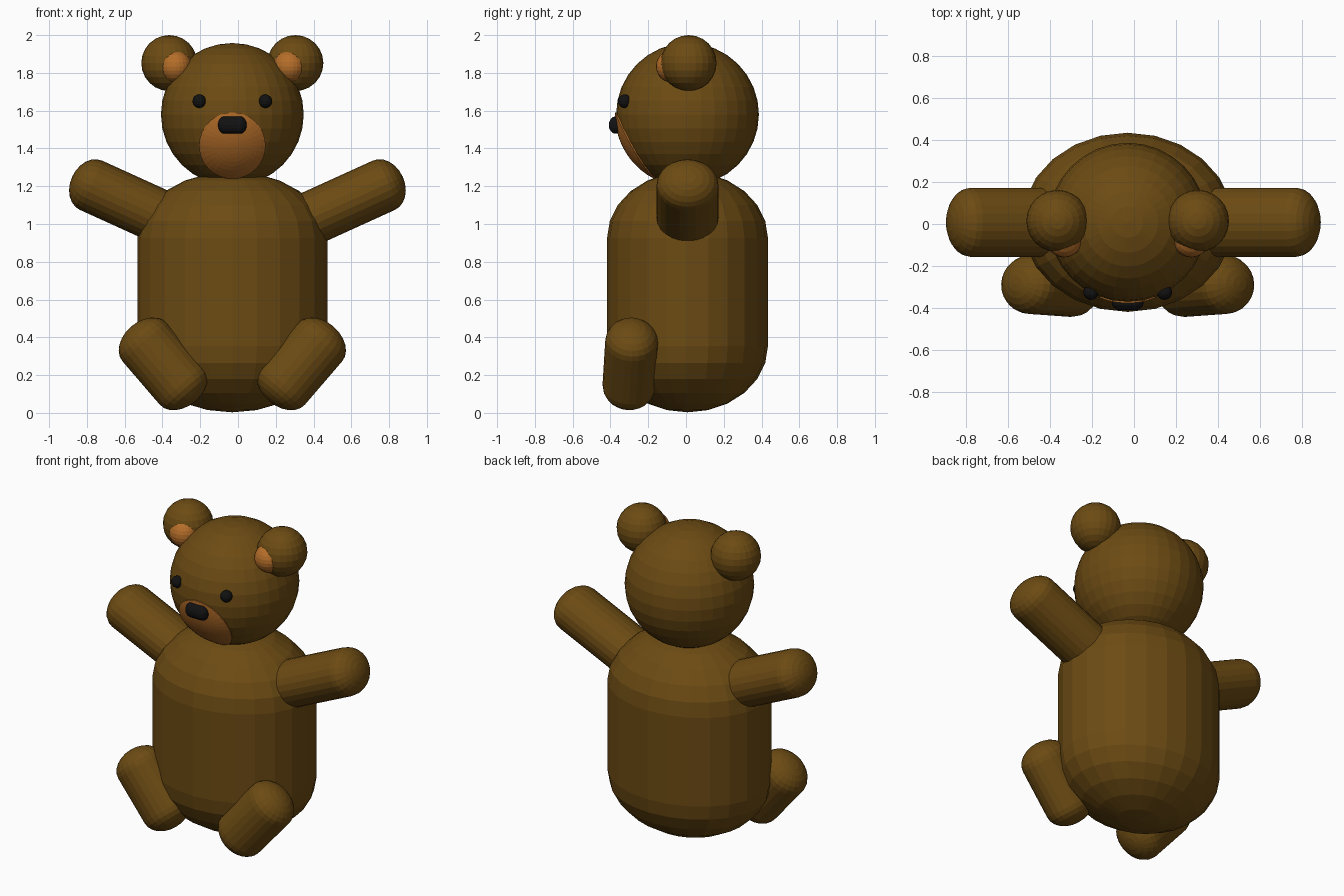
import bpy, bmesh, math
from mathutils import Vector

if "Cube" in bpy.data.objects:
    bpy.data.objects.remove(bpy.data.objects["Cube"])

CX, CY = -0.03, 0.008          # centre line of head, body and legs


def material(name, rgb):
    m = bpy.data.materials.new(name)
    m.diffuse_color = (*rgb, 1)
    m.use_nodes = True
    m.node_tree.nodes["Principled BSDF"].inputs["Base Color"].default_value = m.diffuse_color
    return m


BROWN = material("brown fur", (0.150, 0.070, 0.0065))
TAN = material("tan fur", (0.46, 0.155, 0.022))
BLACK = material("black", (0.006, 0.006, 0.006))


def finish(bm, name, mat, recalc=True):
    if recalc:
        bmesh.ops.recalc_face_normals(bm, faces=bm.faces)
    me = bpy.data.meshes.new(name)
    bm.to_mesh(me)
    bm.free()
    me.materials.append(mat)
    ob = bpy.data.objects.new(name, me)
    bpy.context.collection.objects.link(ob)
    return ob


def ball(name, mat, centre, r, seg=24):
    bm = bmesh.new()
    bmesh.ops.create_uvsphere(bm, u_segments=seg, v_segments=seg // 2, radius=r)
    bmesh.ops.translate(bm, verts=bm.verts, vec=centre)
    return finish(bm, name, mat)


def capsule(name, mat, a, b, r_depth, r_width, cap, seg=24, rings=6):
    """Rod from a to b with an oval section and flattened round ends."""
    a, b = Vector(a), Vector(b)
    axis = (b - a).normalized()
    u = Vector((0, 1, 0))
    u = (u - axis * u.dot(axis)).normalized()
    v = axis.cross(u)
    # profile: (base point, shift along the axis, radius factor)
    quarter = [math.pi / 2 * i / rings for i in range(rings)]
    prof = [(a, -cap * math.sin(t), math.cos(t)) for t in reversed(quarter)]
    prof += [(b, cap * math.sin(t), math.cos(t)) for t in quarter]
    bm = bmesh.new()
    loops = []
    for p, d, k in prof:
        loops.append([bm.verts.new(p + axis * d
                      + u * (k * r_depth * math.cos(2 * math.pi * j / seg))
                      + v * (k * r_width * math.sin(2 * math.pi * j / seg)))
                      for j in range(seg)])
    for lo, hi in zip(loops, loops[1:]):
        for j in range(seg):
            n = (j + 1) % seg
            bm.faces.new((lo[j], lo[n], hi[n], hi[j]))
    for loop, p, d in ((loops[0], a, -cap), (loops[-1], b, cap)):
        pole = bm.verts.new(p + axis * d)
        for j in range(seg):
            bm.faces.new((loop[j], loop[(j + 1) % seg], pole))
    return finish(bm, name, mat)


# Body and head
HEAD, HEAD_R = Vector((CX, CY, 1.58)), 0.378
capsule("body", BROWN, (CX, CY, 0.355), (CX, CY, 0.925), 0.426, 0.503, 0.352)
ball("head", BROWN, HEAD, HEAD_R, 32)

# Paired parts
for side, s in (("left", -1), ("right", 1)):
    capsule(f"{side}_arm", BROWN, (s * 0.775 - 0.003, CY, 1.205),
            (s * 0.28 - 0.003, CY, 0.98), 0.164, 0.143, 0.11)
    capsule(f"{side}_leg", BROWN, (CX + s * 0.464, -0.288, 0.374),
            (CX + s * 0.267, -0.302, 0.145), 0.140, 0.155, 0.11)
    ball(f"{side}_ear", BROWN, (CX + s * 0.334, 0.014, 1.852), 0.148)
    ball(f"{side}_inner_ear", TAN, (CX + s * 0.302, -0.073, 1.835), 0.086)
    ball(f"{side}_eye", BLACK, (CX + s * 0.175, -0.325, 1.65), 0.036, 16)

# Snout: round patch wrapped on the head
bm = bmesh.new()
SHELL, DROP, PATCH_R, SEG, STEPS = HEAD_R + 0.006, -0.165, 0.176, 32, 8


def on_head(x, z):
    y = -math.sqrt(SHELL ** 2 - x * x - z * z)
    return bm.verts.new(HEAD + Vector((x, y, z)))


mid = on_head(0, DROP)
prev = None
for i in range(1, STEPS + 1):
    r = PATCH_R * i / STEPS
    ring = [on_head(r * math.cos(2 * math.pi * j / SEG),
                    DROP + r * math.sin(2 * math.pi * j / SEG)) for j in range(SEG)]
    for j in range(SEG):
        n = (j + 1) % SEG
        if prev:
            bm.faces.new((prev[j], ring[j], ring[n], prev[n]))
        else:
            bm.faces.new((mid, ring[j], ring[n]))
    prev = ring
bm.normal_update()
bmesh.ops.reverse_faces(bm, faces=[f for f in bm.faces if f.normal.y > 0])
snout = finish(bm, "snout", TAN, recalc=False)
mod = snout.modifiers.new("thickness", 'SOLIDIFY')
mod.thickness = 0.009
mod.offset = -1

# Nose
capsule("nose", BLACK, (CX - 0.042, -0.373, 1.524), (CX + 0.042, -0.373, 1.524),
        0.036, 0.046, 0.034, 16, 4)
